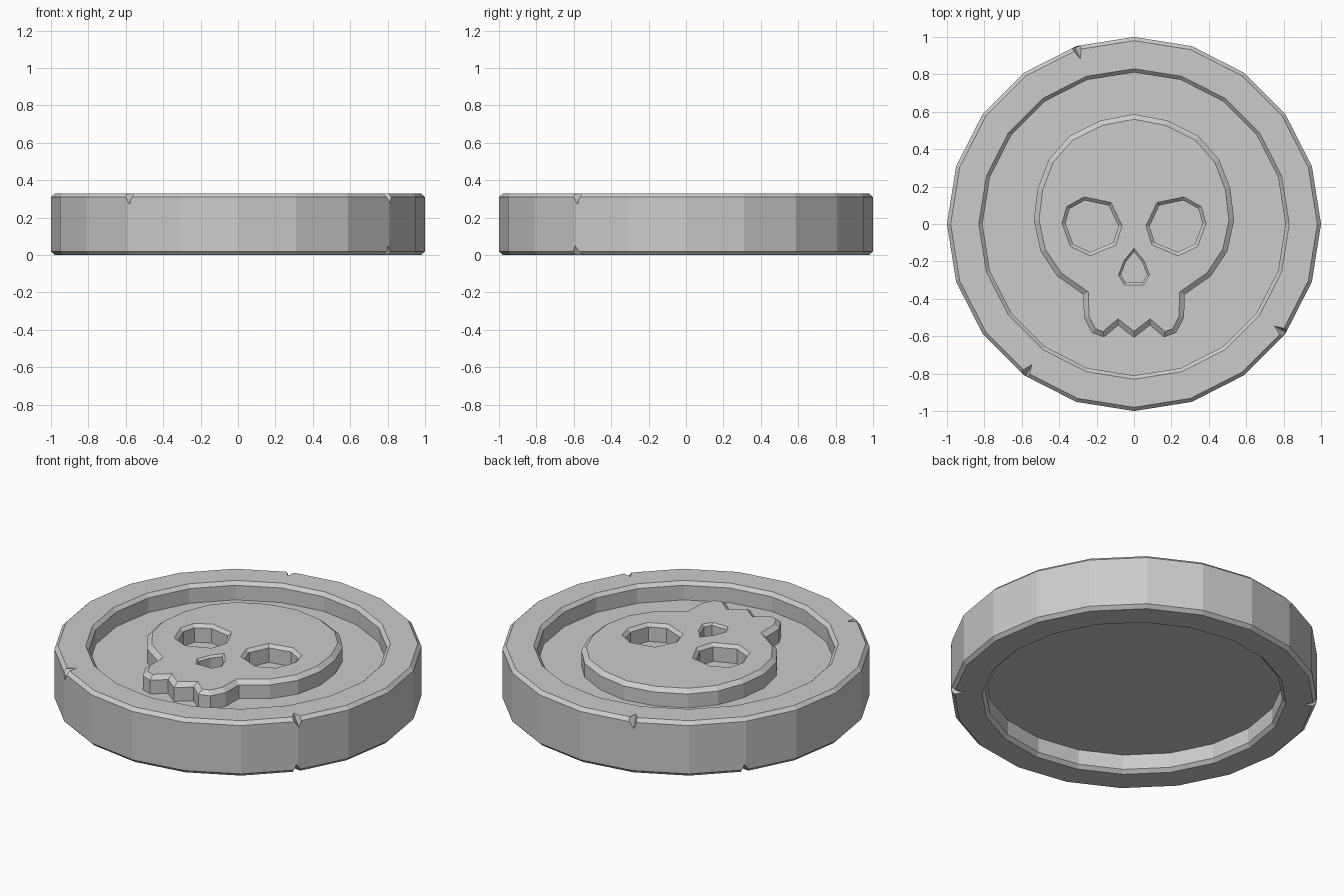
import bpy, bmesh, math
from mathutils import Vector, Matrix

if "Cube" in bpy.data.objects:
    bpy.data.objects.remove(bpy.data.objects["Cube"])

SIDES, FLOOR, TOP = 20, 0.222, 0.327


def make_object(name, bm):
    bmesh.ops.recalc_face_normals(bm, faces=bm.faces[:]) if name != "skull_relief" else None
    mesh = bpy.data.meshes.new(name)
    bm.to_mesh(mesh)
    bm.free()
    obj = bpy.data.objects.new(name, mesh)
    bpy.context.collection.objects.link(obj)
    return obj


def bridge(bm, a, b):
    n = len(a)
    for i in range(n):
        j = (i + 1) % n
        bm.faces.new((a[i], a[j], b[j], b[i]))


def offset(points, dist):
    """Mitred offset to the left of the travel direction."""
    result = []
    for i, p in enumerate(points):
        p, prev, nxt = Vector(p), Vector(points[i - 1]), Vector(points[(i + 1) % len(points)])
        d1, d2 = (p - prev).normalized(), (nxt - p).normalized()
        n1, n2 = Vector((-d1.y, d1.x)), Vector((-d2.y, d2.x))
        result.append(p + (n1 + n2) * dist / (1 + n1.dot(n2)))
    return result


# Coin body: turned profile, recessed on both faces
profile = [(0.81, FLOOR), (0.81, 0.31), (0.83, 0.33), (0.98, 0.33), (1, 0.31),
           (1, 0.02), (0.98, 0), (0.83, 0), (0.81, 0.02), (0.81, 0.11)]
bm = bmesh.new()
rings = []
for r, z in profile:
    rings.append([bm.verts.new((r * math.cos(math.tau * i / SIDES),
                                r * math.sin(math.tau * i / SIDES), z)) for i in range(SIDES)])
for a, b in zip(rings, rings[1:]):
    bridge(bm, a, b)
bm.faces.new(rings[0])
bm.faces.new(rings[-1])
coin = make_object("coin_body", bm)

# Chips in the rim: small octahedra cut from the edge corners
bm = bmesh.new()
for angle, z in ((108, 0.33), (234, 0.33), (-36, 0.33), (-36, 0), (144, 0)):
    place = (Matrix.Rotation(math.radians(angle), 4, 'Z') @ Matrix.Translation((0.995, 0, z))
             @ Matrix.Rotation(math.radians(8), 4, 'X'))
    up = 0.063 if z else 0.055
    v = [bm.verts.new(place @ Vector(c)) for c in
         ((0.065, 0, 0), (0, 0.03, 0), (-0.065, 0, 0), (0, -0.03, 0), (0, 0, up), (0, 0, -up))]
    for i in range(4):
        bm.faces.new((v[i], v[(i + 1) % 4], v[4]))
        bm.faces.new((v[(i + 1) % 4], v[i], v[5]))
cutter = make_object("chip_cutter", bm)
cutter.hide_render = True
mod = coin.modifiers.new("chips", 'BOOLEAN')
mod.operation, mod.solver, mod.object = 'DIFFERENCE', 'EXACT', cutter
bpy.context.view_layer.objects.active = coin
bpy.ops.object.modifier_apply(modifier="chips")
bpy.data.objects.remove(cutter)

# Skull relief: outline runs counter-clockwise, sockets clockwise
half = [(0.085, -0.542), (0.16, -0.605), (0.225, -0.582), (0.268, -0.5), (0.27, -0.378),
        (0.41, -0.28), (0.5, -0.145), (0.535, 0.02), (0.515, 0.19), (0.455, 0.345),
        (0.345, 0.47), (0.18, 0.553)]
outline = [(0, -0.608)] + half + [(0, 0.587)] + [(-x, y) for x, y in reversed(half)]
left_eye = [(-0.267, 0.145), (-0.123, 0.115), (-0.064, -0.01), (-0.096, -0.112),
            (-0.235, -0.17), (-0.34, -0.12), (-0.385, 0.003), (-0.36, 0.093)]
right_eye = [(-x, y) for x, y in reversed(left_eye)]
nose = [(0, -0.13), (0.053, -0.195), (0.083, -0.272), (0.052, -0.325),
        (-0.052, -0.325), (-0.083, -0.272), (-0.053, -0.195)]
bm = bmesh.new()
top_edges = []
for points, wall, top, drop in ((outline, 0, 0.027, 0.022), (left_eye, -0.018, 0, 0.018),
                                (right_eye, -0.018, 0, 0.018), (nose, -0.012, 0, 0.012)):
    base, mid, lip = [[bm.verts.new((p.x, p.y, z)) for p in offset(points, d)]
                      for d, z in ((wall, FLOOR - 0.005), (wall, TOP - drop), (top, TOP))]
    bridge(bm, base, mid)
    bridge(bm, mid, lip)
    top_edges += [bm.edges.get((lip[i - 1], lip[i])) for i in range(len(lip))]
fill = bmesh.ops.triangle_fill(bm, edges=top_edges, use_beauty=True, normal=(0, 0, 1))
for f in fill["geom"]:
    if isinstance(f, bmesh.types.BMFace):
        f.normal_update()
        if f.normal.z < 0:
            f.normal_flip()
make_object("skull_relief", bm)
